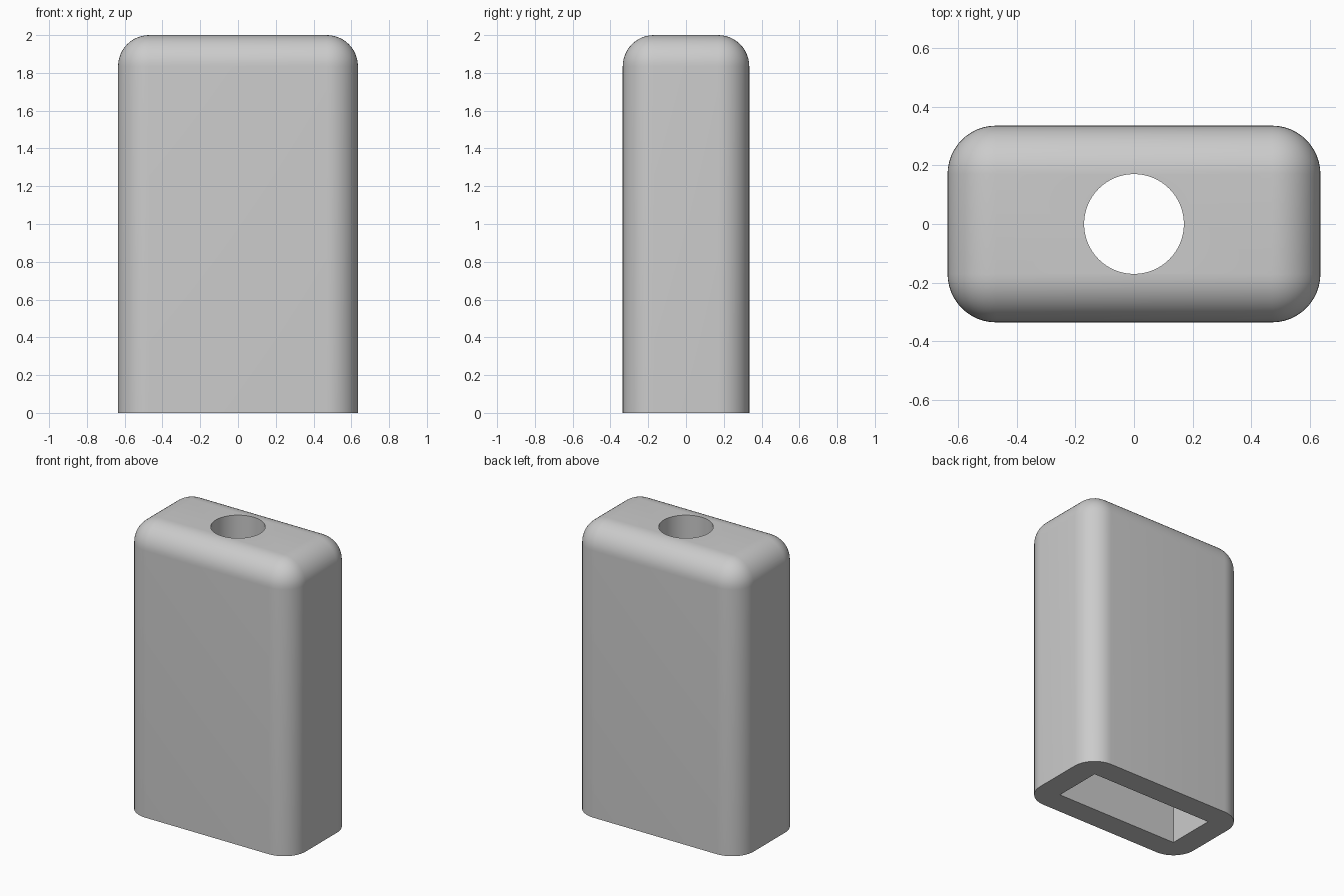
import bpy
import bmesh
import math
from mathutils import Matrix

WIDTH, DEPTH, HEIGHT = 1.27, 0.67, 2.0
WALL = 0.165

if "Cube" in bpy.data.objects:
    bpy.data.objects.remove(bpy.data.objects["Cube"], do_unlink=True)

# Single plain grey material
grey = bpy.data.materials.new("light_grey")
grey.use_nodes = True
colour = (0.6, 0.6, 0.6, 1)
grey.diffuse_color = colour
grey.node_tree.nodes["Principled BSDF"].inputs["Base Color"].default_value = colour


def add_object(name, bm):
    mesh = bpy.data.meshes.new(name)
    bm.to_mesh(mesh)
    bm.free()
    mesh.materials.append(grey)
    obj = bpy.data.objects.new(name, mesh)
    bpy.context.collection.objects.link(obj)
    return obj


def box(width, depth, bottom, top):
    bm = bmesh.new()
    place = Matrix.Translation((0, 0, (bottom + top) / 2))
    size = Matrix.Diagonal((width, depth, top - bottom, 1))
    bmesh.ops.create_cube(bm, size=1, matrix=place @ size)
    return bm


def cut(target, cutter):
    cutter.hide_render = True
    mod = target.modifiers.new("cut", "BOOLEAN")
    mod.operation = "DIFFERENCE"
    mod.solver = "EXACT"
    mod.object = cutter
    bpy.context.view_layer.objects.active = target
    bpy.ops.object.modifier_apply(modifier=mod.name)
    bpy.data.objects.remove(cutter, do_unlink=True)


# Outer body: every edge rounded except those around the open base
bm = box(WIDTH, DEPTH, 0, HEIGHT)
rounded = [e for e in bm.edges if any(v.co.z > 0.1 for v in e.verts)]
bmesh.ops.bevel(bm, geom=rounded, offset=WALL, offset_type="OFFSET",
                segments=12, profile=0.5, affect="EDGES", clamp_overlap=True)
cover = add_object("hollow_cover", bm)

# Rectangular cavity, open at the base
cavity = box(WIDTH - 2 * WALL, DEPTH - 2 * WALL + 0.003, -0.2, HEIGHT - WALL)
cut(cover, add_object("cavity_cutter", cavity))

# Round hole through the top
hole = bmesh.new()
bmesh.ops.create_cone(hole, cap_ends=True, segments=64, radius1=0.17, radius2=0.17,
                      depth=0.5, matrix=Matrix.Translation((0, 0, HEIGHT)))
cut(cover, add_object("hole_cutter", hole))

# Smooth rounding with crisp openings
bpy.ops.object.select_all(action="DESELECT")
cover.select_set(True)
bpy.context.view_layer.objects.active = cover
bpy.ops.object.shade_smooth_by_angle(angle=math.radians(30))
